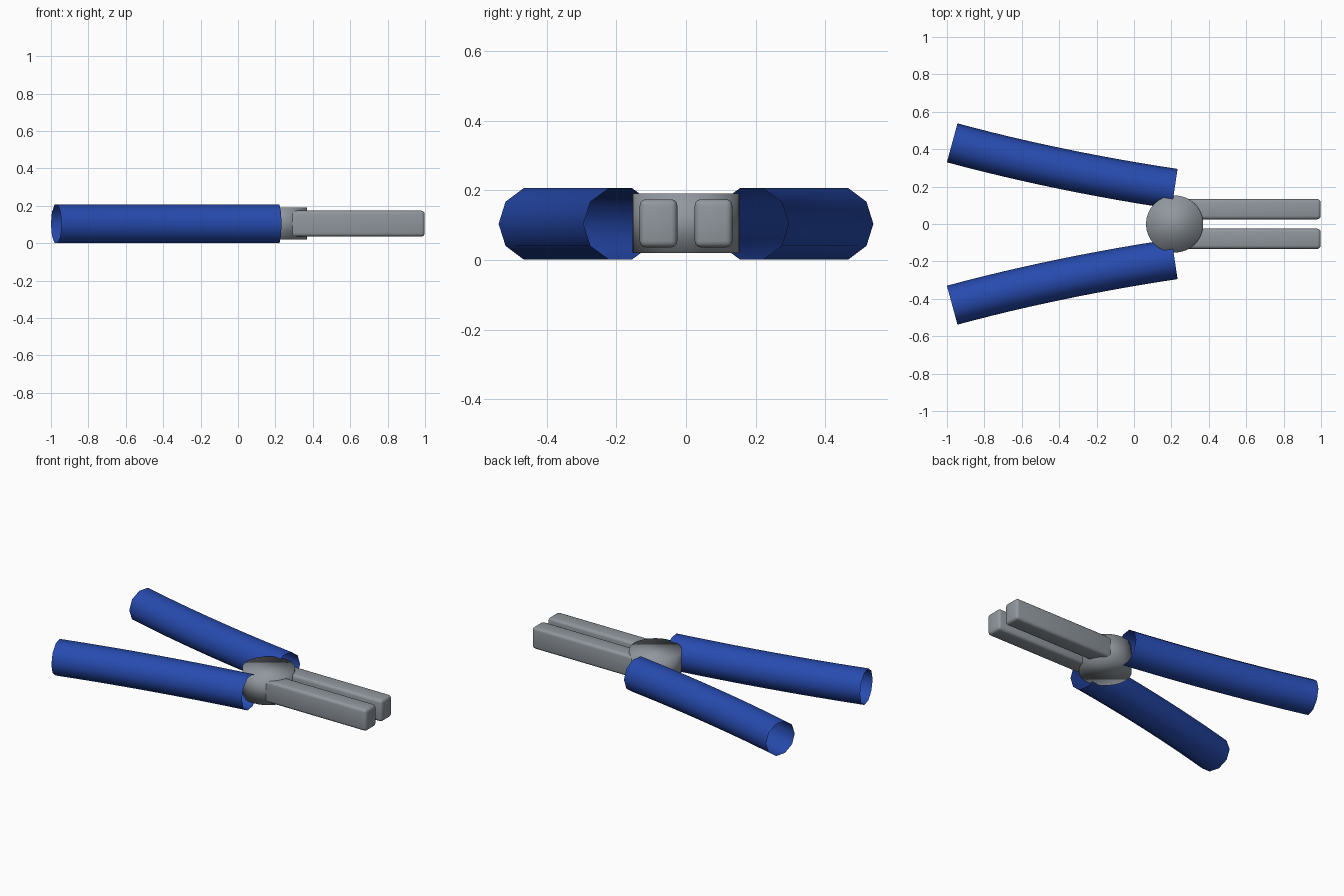
import bpy, bmesh, math
from mathutils import Vector

if "Cube" in bpy.data.objects:
    bpy.data.objects.remove(bpy.data.objects["Cube"])


def material(name, rgb):
    m = bpy.data.materials.new(name)
    m.diffuse_color = (*rgb, 1)
    m.use_nodes = True
    m.node_tree.nodes["Principled BSDF"].inputs["Base Color"].default_value = m.diffuse_color
    return m


BLUE = material("blue_grip", (0.02, 0.07, 0.43))
STEEL = material("grey_steel", (0.28, 0.31, 0.34))
MID_Z = 0.1035


def add_object(name, bm, mat):
    bmesh.ops.recalc_face_normals(bm, faces=bm.faces)
    for f in bm.faces:
        f.smooth = True
    mesh = bpy.data.meshes.new(name)
    bm.to_mesh(mesh)
    bm.free()
    mesh.materials.append(mat)
    ob = bpy.data.objects.new(name, mesh)
    bpy.context.collection.objects.link(ob)
    return ob


# Handle: open ten-sided tube swept along a gentle bezier
def handle(name, side):
    p = [Vector(v) for v in ((0.217, 0.188), (-0.18, 0.247), (-0.60, 0.333), (-0.972, 0.434))]
    steps, sides, radius = 12, 10, 0.1078
    bm = bmesh.new()
    rings = []
    for i in range(steps + 1):
        t = i / steps
        u = 1 - t
        c = p[0] * u**3 + p[1] * 3 * u * u * t + p[2] * 3 * u * t * t + p[3] * t**3
        d = ((p[1] - p[0]) * u * u + (p[2] - p[1]) * 2 * u * t + (p[3] - p[2]) * t * t).normalized()
        n = Vector((-d.y, d.x))
        ring = []
        for k in range(sides):
            a = 2 * math.pi * k / sides
            q = c + n * radius * math.cos(a)
            ring.append(bm.verts.new((q.x, side * q.y, MID_Z + radius * math.sin(a))))
        rings.append(ring)
    for a, b in zip(rings, rings[1:]):
        for k in range(sides):
            j = (k + 1) % sides
            bm.faces.new((a[k], a[j], b[j], b[k]))
    return add_object(name, bm, BLUE)


# Jaw: long box with rounded edges, its root buried in the hinge
def jaw(name, side):
    x0, x1, y0, y1, z0, z1 = 0.2, 0.998, 0.025, 0.133, 0.036, 0.174
    bm = bmesh.new()
    bmesh.ops.create_cube(bm, size=1)
    for v in bm.verts:
        v.co = ((x0 + x1) / 2 + v.co.x * (x1 - x0),
                side * (y0 + y1) / 2 + v.co.y * (y1 - y0),
                (z0 + z1) / 2 + v.co.z * (z1 - z0))
    bmesh.ops.bevel(bm, geom=bm.edges[:], offset=0.018, segments=3,
                    profile=0.5, affect='EDGES')
    return add_object(name, bm, STEEL)


for label, s in (("left", 1), ("right", -1)):
    handle(label + "_handle", s)
    jaw(label + "_jaw", s)

# Hinge: short disc, smooth shaded all over
bm = bmesh.new()
bmesh.ops.create_cone(bm, cap_ends=True, segments=32, radius1=0.153, radius2=0.153, depth=0.17)
bmesh.ops.translate(bm, verts=bm.verts, vec=(0.217, 0, 0.105))
add_object("hinge", bm, STEEL)
